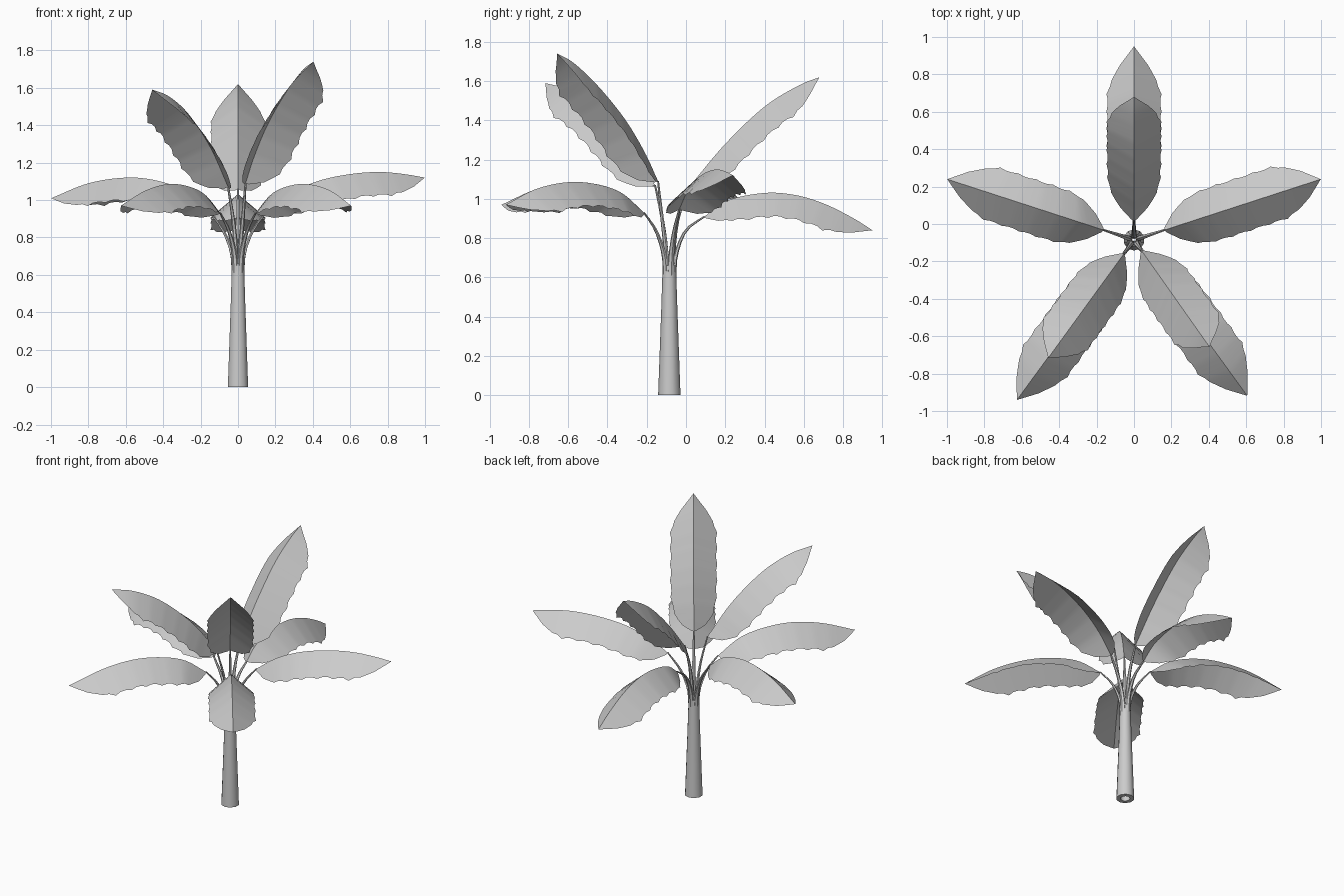
import bpy, bmesh, math
from mathutils import Vector

if "Cube" in bpy.data.objects:
    bpy.data.objects.remove(bpy.data.objects["Cube"])

CY = -0.085  # trunk axis


def make(name, bm, angle=30):
    me = bpy.data.meshes.new(name)
    bm.to_mesh(me)
    bm.free()
    ob = bpy.data.objects.new(name, me)
    bpy.context.collection.objects.link(ob)
    bpy.ops.object.select_all(action='DESELECT')
    ob.select_set(True)
    bpy.context.view_layer.objects.active = ob
    bpy.ops.object.shade_smooth_by_angle(angle=math.radians(angle))
    return ob


def lerp(table, t):
    for (a, va), (b, vb) in zip(table, table[1:]):
        if t <= b:
            return va + (vb - va) * (t - a) / (b - a)
    return table[-1][1]


def resample(pts, n):
    """Smooth spline through 2D points, resampled evenly by arc length."""
    p = [Vector(q) for q in pts]
    p = [2 * p[0] - p[1]] + p + [2 * p[-1] - p[-2]]
    dense = []
    for a, b, c, d in zip(p, p[1:], p[2:], p[3:]):
        for k in range(16):
            t = k / 16
            dense.append(0.5 * (2 * b + (c - a) * t + (2 * a - 5 * b + 4 * c - d) * t * t
                                + (3 * b - a - 3 * c + d) * t ** 3))
    dense.append(p[-2])
    s = [0]
    for a, b in zip(dense, dense[1:]):
        s.append(s[-1] + (b - a).length)
    xs = list(zip(s, [q.x for q in dense]))
    ys = list(zip(s, [q.y for q in dense]))
    return [Vector((lerp(xs, s[-1] * i / n), lerp(ys, s[-1] * i / n))) for i in range(n + 1)]


def skin(bm, rings, closed):
    for r0, r1 in zip(rings, rings[1:]):
        n = len(r0)
        for i in range(n if closed else n - 1):
            j = (i + 1) % n
            bm.faces.new((r0[i], r0[j], r1[j], r1[i]))


def placer(az):
    c, s = math.cos(math.radians(az)), math.sin(math.radians(az))
    return lambda r, side, z: Vector((r * c - side * s, CY + r * s + side * c, z))


WIDTH = [(0, .1), (.05, .58), (.12, .82), (.22, .97), (.35, 1), (.75, 1), (.84, .82), (.92, .5), (1, 0)]


def blade(name, az, pts, n=24):
    """Leaf folded down along its midrib, with a wavy rim."""
    put, path = placer(az), resample(pts, n)
    bm = bmesh.new()
    rings = []
    for i, p in enumerate(path):
        t = i / n
        tan = (path[min(i + 1, n)] - path[max(i - 1, 0)]).normalized()
        w = lerp(WIDTH, t)
        wave = 1 + (0.05 * math.cos(i * math.pi * 2 / 3) if 0.1 < t < 0.8 else 0)
        half, drop = 0.143 * w * (1 + (wave - 1) * .6), 0.122 * w * wave
        q = p + Vector((tan.y, -tan.x)) * drop
        rings.append([bm.verts.new(put(q.x, half, q.y)), bm.verts.new(put(p.x, 0, p.y)),
                      bm.verts.new(put(q.x, -half, q.y))])
    skin(bm, rings, False)
    bmesh.ops.remove_doubles(bm, verts=bm.verts, dist=1e-5)
    make(name, bm)


def stalk(name, az, pts, n=8, sides=6):
    """Tapered leaf stalk growing out of the trunk top."""
    put, path = placer(az), resample(pts, n)
    bm = bmesh.new()
    rings = []
    for i, p in enumerate(path):
        tan = (path[min(i + 1, n)] - path[max(i - 1, 0)]).normalized()
        nor = Vector((tan.y, -tan.x))
        rad = 0.019 + (0.006 - 0.019) * i / n
        ring = []
        for k in range(sides):
            a = 2 * math.pi * k / sides
            q = p + nor * rad * 0.7 * math.cos(a)
            ring.append(bm.verts.new(put(q.x, rad * math.sin(a), q.y)))
        rings.append(ring)
    skin(bm, rings, True)
    make(name, bm, 40)


# trunk: hollow tapered tube
bm = bmesh.new()
rings = []
for r, z in ((.022, .66), (.03, .0), (.057, .0), (.049, .22), (.041, .44), (.034, .66), (.022, .66)):
    rings.append([bm.verts.new((r * math.cos(a), CY + r * math.sin(a), z))
                  for a in (2 * math.pi * (k + .5) / 10 for k in range(10))])
skin(bm, rings, True)
bmesh.ops.remove_doubles(bm, verts=bm.verts, dist=1e-5)
bmesh.ops.recalc_face_normals(bm, faces=bm.faces)
make("trunk", bm, 40)

# leaves: azimuth and midrib points as (distance from trunk axis, height)
LEAVES = [
    ("low_leaf_back", 90, [(.18, .91), (.29, .99), (.48, 1.03), (.64, 1.02), (.79, .975), (.94, .9), (1.035, .84)]),
    ("low_leaf_right", 18, [(.17, .95), (.3, 1.04), (.46, 1.105), (.64, 1.14), (.8, 1.15), (.94, 1.138), (1.05, 1.12)]),
    ("low_leaf_left", 162, [(.17, .95), (.3, 1.05), (.46, 1.105), (.63, 1.12), (.84, 1.09), (1.05, 1.01)]),
    ("low_leaf_front_left", 233.8, [(.16, .93), (.3, 1.03), (.46, 1.075), (.64, 1.085), (.84, 1.05), (1.06, .97)]),
    ("low_leaf_front_right", 306, [(.16, .93), (.3, 1.03), (.46, 1.075), (.64, 1.085), (.84, 1.05), (1.03, .97)]),
    ("tall_leaf_back", 90, [(.10, 1.06), (.285, 1.28), (.485, 1.47), (.66, 1.578), (.765, 1.62)]),
    ("tall_leaf_front_left", 234, [(.09, 1.07), (.25, 1.28), (.45, 1.46), (.63, 1.555), (.78, 1.59)]),
    ("tall_leaf_front_right", 305.2, [(.07, 1.09), (.155, 1.24), (.28, 1.41), (.45, 1.58), (.60, 1.695), (.70, 1.74)]),
]
for name, az, pts in LEAVES:
    blade(name, az, pts)
    r, z = pts[0]
    if name.startswith("low"):
        root = [(.022, .6), (.035, .72), (.085, .84), (r, z)]
    else:
        root = [(.018, .6), (.022, .74), (.045, .9), (r, z)]
    stalk(name.replace("leaf", "stalk"), az, root)
